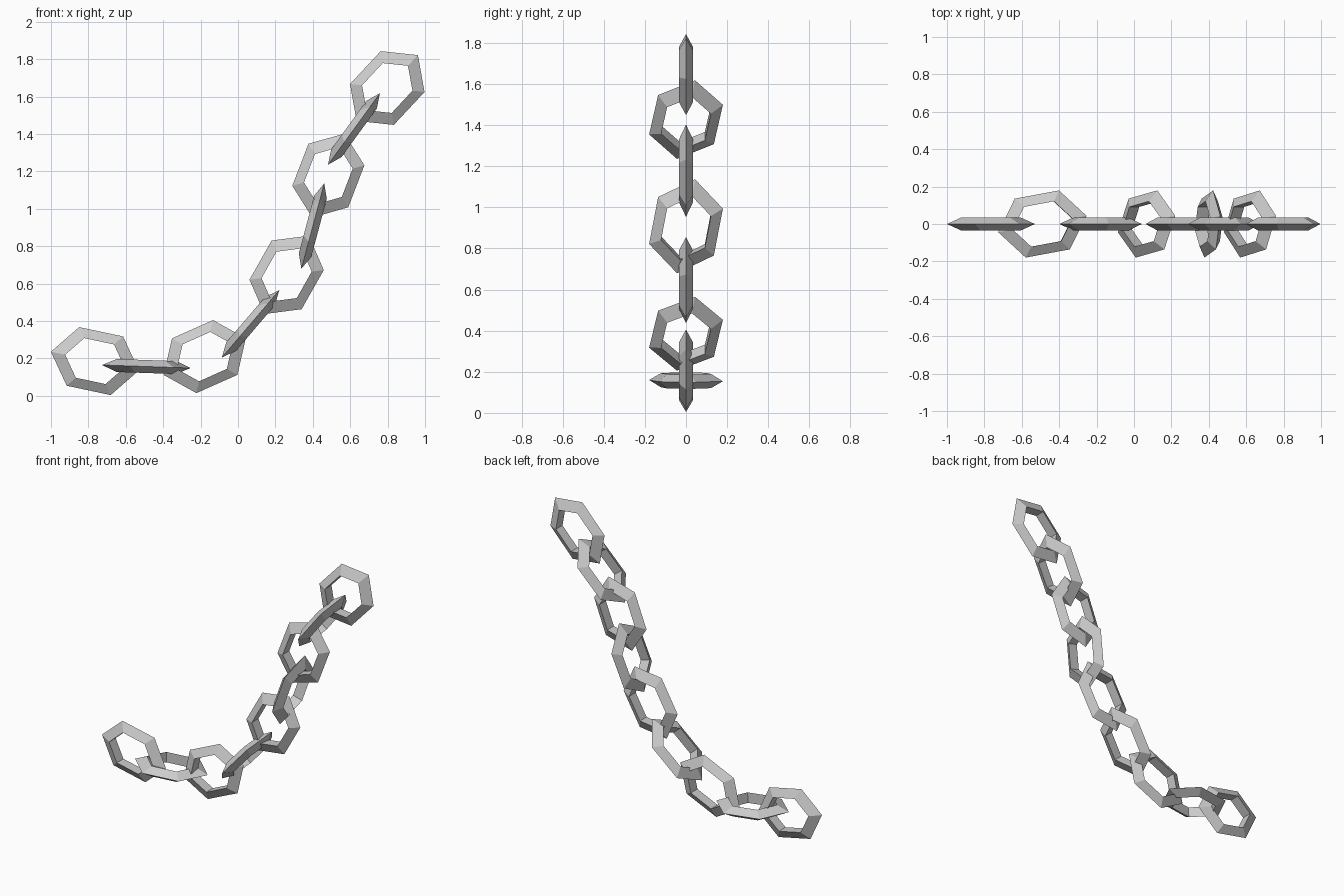
import bpy
from math import radians
from mathutils import Matrix, Vector

if "Cube" in bpy.data.objects:
    bpy.data.objects.remove(bpy.data.objects["Cube"])

# Each link: centre x, centre z, pitch of its long axis (degrees), bottom to top
LINKS = [
    (-0.765, 0.186, -12), (-0.49, 0.157, -2), (-0.178, 0.21, 24),
    (0.067, 0.385, 49.5), (0.26, 0.647, 60.5), (0.40, 0.908, 75),
    (0.483, 1.178, 69), (0.62, 1.427, 54), (0.798, 1.646, 47),
]


def link(i, x, z, pitch):
    # Six-sided ring with a triangular section, stretched lengthwise
    bpy.ops.mesh.primitive_torus_add(major_segments=6, minor_segments=3,
                                     major_radius=0.145, minor_radius=0.04)
    ob = bpy.context.object
    ob.name = f"chain_link_{i + 1}"
    stretch = Matrix.Diagonal((1.3, 1, 1, 1))
    if i % 2:   # sideways link, slightly twisted in its own plane
        turn = Matrix.Rotation(radians(10.5), 4, 'Z')
    else:       # upright link
        turn = Matrix.Rotation(radians(90), 4, 'X')
    aim = Matrix.Rotation(radians(-pitch), 4, 'Y')
    ob.data.transform(aim @ turn @ stretch)
    ob.location = Vector((x, 0, z))


for i, spec in enumerate(LINKS):
    link(i, *spec)
